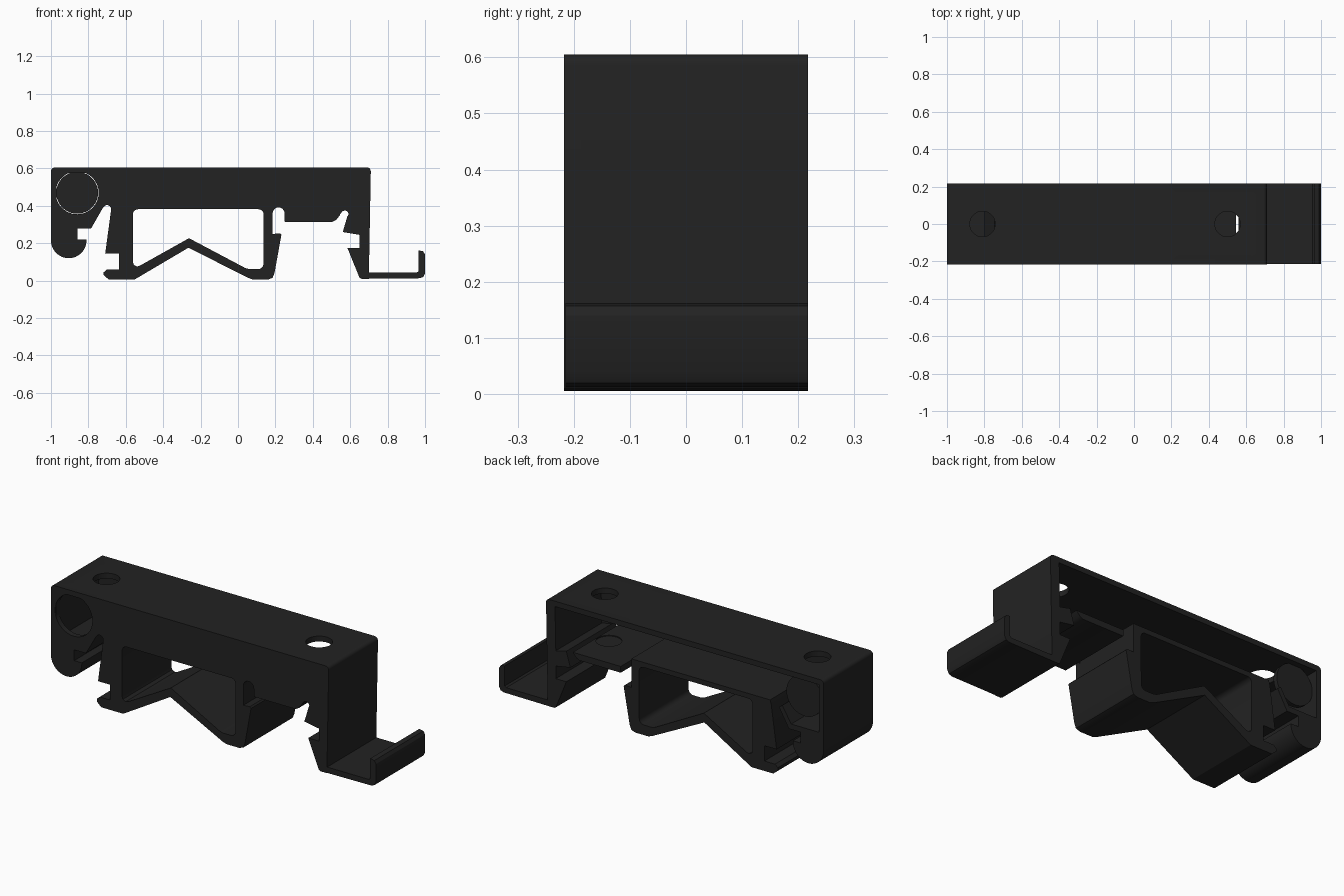
import bpy
import math

if "Cube" in bpy.data.objects:
    bpy.data.objects.remove(bpy.data.objects["Cube"])

BACK, FRONT = 0.217, -0.217

black = bpy.data.materials.new("black_plastic")
black.use_nodes = True
COLOUR = (0.016, 0.016, 0.016, 1)
black.diffuse_color = COLOUR
black.node_tree.nodes["Principled BSDF"].inputs["Base Color"].default_value = COLOUR


def arc(cx, cz, r, start, end, n=8):
    """Points on an arc, angles in degrees."""
    return [(cx + r * math.cos(math.radians(start + (end - start) * i / n)),
             cz + r * math.sin(math.radians(start + (end - start) * i / n)))
            for i in range(n + 1)]


def finish(obj):
    """Apply modifiers or curve settings and return a plain mesh object."""
    bpy.context.view_layer.update()
    deps = bpy.context.evaluated_depsgraph_get()
    mesh = bpy.data.meshes.new_from_object(obj.evaluated_get(deps))
    name, matrix = obj.name, obj.matrix_world.copy()
    bpy.data.objects.remove(obj)
    mesh.transform(matrix)
    mesh.materials.clear()
    mesh.materials.append(black)
    result = bpy.data.objects.new(name, mesh)
    result.name = name
    bpy.context.collection.objects.link(result)
    bpy.ops.object.select_all(action='DESELECT')
    result.select_set(True)
    bpy.context.view_layer.objects.active = result
    bpy.ops.object.shade_smooth_by_angle(angle=math.radians(30))
    return result


def extrude(name, y0, y1, *loops):
    """Extrude x-z loops along y; loops inside the first become holes."""
    curve = bpy.data.curves.new(name, 'CURVE')
    curve.dimensions = '2D'
    curve.fill_mode = 'BOTH'
    curve.extrude = (y1 - y0) / 2
    for loop in loops:
        spline = curve.splines.new('POLY')
        spline.points.add(len(loop) - 1)
        for point, (x, z) in zip(spline.points, loop):
            point.co = (x, z, 0, 1)
        spline.use_cyclic_u = True
    obj = bpy.data.objects.new(name, curve)
    obj.rotation_euler.x = math.pi / 2
    obj.location.y = (y0 + y1) / 2
    bpy.context.collection.objects.link(obj)
    return finish(obj)


def drill(obj, x, z, r, depth):
    """Cut a vertical round hole centred at x, z."""
    bpy.ops.mesh.primitive_cylinder_add(vertices=32, radius=r, depth=depth, location=(x, 0, z))
    cutter = bpy.context.object
    cutter.hide_render = True
    mod = obj.modifiers.new("hole", 'BOOLEAN')
    mod.operation, mod.object, mod.solver = 'DIFFERENCE', cutter, 'EXACT'
    result = finish(obj)
    bpy.data.objects.remove(cutter)
    return result


# Shared profile pieces
foot = [(-0.857, 0.22), (-0.81, 0.22)] + arc(-0.905, 0.215, 0.095, 0, -180, 16)
left_notch = [(-0.785, 0.28), (-0.725, 0.385)] + arc(-0.70, 0.382, 0.022, 150, 0, 6)
left_catch = [(-0.71, 0.145), (-0.635, 0.145), (-0.635, 0.06), (-0.70, 0.06),
              (-0.718, 0.045), (-0.718, 0.03), (-0.69, 0.005), (-0.555, 0.005)]
vee_under = [(-0.265, 0.176), (0.055, 0.015), (0.08, 0.006)]
right_catch = [(0.16, 0.006), (0.185, 0.015), (0.195, 0.04), (0.232, 0.245),
               (0.225, 0.253), (0.185, 0.25)]
claws = [(0.56, 0.26), (0.65, 0.245), (0.65, 0.175), (0.585, 0.175), (0.65, 0.015)]
tail = [(0.66, 0.01), (0.97, 0.013), (0.99, 0.02), (1.0, 0.04), (1.0, 0.14),
        (0.99, 0.157), (0.965, 0.162), (0.965, 0.05), (0.955, 0.043), (0.70, 0.043)]
top_right = arc(0.69, 0.585, 0.02, 0, 90, 5)
top_left = arc(-0.98, 0.585, 0.02, 90, 180, 5)
window = (arc(-0.535, 0.355, 0.027, 180, 90, 5) + arc(0.11, 0.355, 0.027, 90, 0, 5)
          + arc(0.108, 0.09, 0.028, 0, -90, 5) + [(0.06, 0.062), (0.04, 0.067), (-0.262, 0.227)]
          + [(-0.525, 0.08), (-0.54, 0.076), (-0.557, 0.085), (-0.562, 0.10)])

# Front wall with window and round opening
outline = (top_left + [(-1, 0.215)] + foot[::-1][1:] + [(-0.857, 0.28)] + left_notch
           + left_catch + vee_under + right_catch + arc(0.217, 0.36, 0.032, 180, 0, 8)
           + [(0.25, 0.315), (0.505, 0.315), (0.525, 0.325), (0.55, 0.36)]
           + arc(0.571, 0.355, 0.02, 150, 0, 6) + claws + [(0.66, 0.01), (0.70, 0.01), (0.70, 0.043)]
           + top_right)
extrude("front_wall", FRONT, FRONT + 0.03, outline,
        window, arc(-0.86, 0.47, 0.115, 0, 350, 35))

# Top plate, end walls, inner claws and tail hook as one bent strip
strip = (top_left + [(-1, 0.215), (-0.97, 0.215), (-0.97, 0.575), (0.655, 0.575), (0.65, 0.33),
                     (0.585, 0.345)] + claws + tail + top_right)
shell = extrude("top_and_end_walls", FRONT + 0.002, BACK, strip)
for hole_x in (-0.81, 0.5):
    shell = drill(shell, hole_x, 0.59, 0.068, 0.1)

# Rounded foot at the left end, with its stepped ledge
extrude("round_foot", FRONT + 0.002, BACK,
        [(-1, 0.215), (-1, 0.31), (-0.80, 0.31), (-0.745, 0.40), (-0.725, 0.385),
         (-0.785, 0.28), (-0.857, 0.28)] + foot[:-1])

# Central sprung box: outer loop with the window cut out
box = ([(-0.677, 0.385), (-0.67, 0.41), (0.185, 0.41), (0.185, 0.25)]
       + right_catch[::-1][1:] + vee_under[::-1] + left_catch[::-1])
extrude("spring_box", FRONT + 0.002, BACK, box, window)

# Flat rest beneath the right hole, with a shallow round recess
rest = extrude("rest_plate", FRONT + 0.002, BACK,
               [(0.25, 0.315), (0.505, 0.315), (0.525, 0.325), (0.545, 0.35), (0.25, 0.35)])
drill(rest, 0.475, 0.355, 0.066, 0.02)

# Round disc near the back of the left end
extrude("back_disc", 0.16, 0.185, arc(-0.86, 0.47, 0.112, 0, 350, 35))
